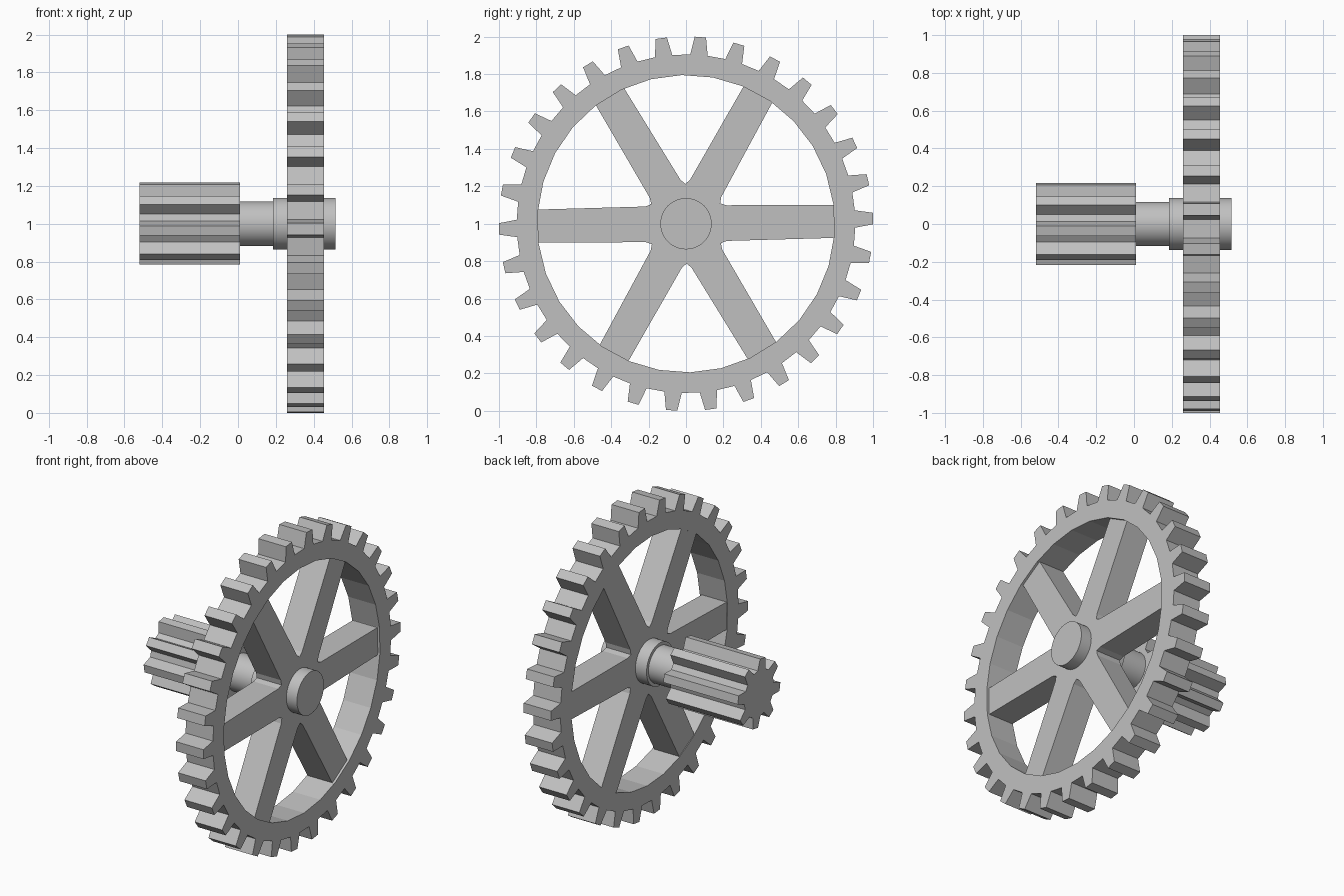
import bpy
import bmesh
import math

cube = bpy.data.objects.get("Cube")
if cube:
    bpy.data.objects.remove(cube, do_unlink=True)

AXLE_Z = 1.0

steel = bpy.data.materials.new("plain grey")
steel.use_nodes = True
GREY = (0.53, 0.53, 0.53, 1)
steel.diffuse_color = GREY
steel.node_tree.nodes["Principled BSDF"].inputs["Base Color"].default_value = GREY


def polar(r, deg):
    """Point in the wheel plane, angle measured from +y towards +z."""
    a = math.radians(deg)
    return (r * math.cos(a), r * math.sin(a))


def prism(name, polygons, x0, x1):
    """Extrude flat polygons in the wheel plane from x0 to x1."""
    bm = bmesh.new()
    for poly in polygons:
        bm.faces.new([bm.verts.new((x0, p, q + AXLE_Z)) for p, q in poly])
    bmesh.ops.remove_doubles(bm, verts=bm.verts, dist=1e-5)
    out = bmesh.ops.extrude_face_region(bm, geom=bm.faces[:], use_keep_orig=True)
    moved = [g for g in out["geom"] if isinstance(g, bmesh.types.BMVert)]
    bmesh.ops.translate(bm, verts=moved, vec=(x1 - x0, 0, 0))
    bmesh.ops.recalc_face_normals(bm, faces=bm.faces)
    mesh = bpy.data.meshes.new(name)
    bm.to_mesh(mesh)
    bm.free()
    mesh.materials.append(steel)
    obj = bpy.data.objects.new(name, mesh)
    bpy.context.collection.objects.link(obj)
    return obj


def tooth(centre, root_r, tip_r, root_half, tip_half):
    """Four outline points of one tapered tooth."""
    return [polar(root_r, centre - root_half), polar(tip_r, centre - tip_half),
            polar(tip_r, centre + tip_half), polar(root_r, centre + root_half)]


def cylinder(name, radius, x0, x1):
    bpy.ops.mesh.primitive_cylinder_add(
        vertices=48, radius=radius, depth=x1 - x0,
        location=((x0 + x1) / 2, 0, AXLE_Z), rotation=(0, math.pi / 2, 0))
    obj = bpy.context.object
    obj.name = name
    obj.data.materials.append(steel)
    bpy.ops.object.shade_smooth_by_angle(angle=math.radians(30))


# Toothed rim: one sector per tooth plus the gap that follows it
TEETH, PHASE, INNER_R = 30, 1.6, 0.795
step = 360 / TEETH
rim = []
for i in range(TEETH):
    c = PHASE + i * step
    this = tooth(c, 0.905, 1.001, 2.95, 1.75)
    following = tooth(c + step, 0.905, 1.001, 2.95, 1.75)
    inner_a, inner_b = polar(INNER_R, c - step / 2), polar(INNER_R, c + step / 2)
    rim.append([inner_a] + this + [inner_b])
    rim.append([inner_b, this[3], following[0]])
prism("toothed_rim", rim, 0.26, 0.455)

# Six tapered spokes with rounded inner corners, as one star-shaped web
star = []
for i in range(6):
    c = 0.9 + 60 * i
    end = math.degrees(math.asin(0.088 / 0.81))
    star += [polar(0.81, c - end), polar(0.81, c + end)]
    for side, r in ((-6.3, 0.237), (0, 0.213), (6.3, 0.237)):
        star.append(polar(r, c + 30 + side))
prism("spokes", [star], 0.264, 0.44)

# Small gear on the far end of the axle
pinion = []
for i in range(8):
    pinion += tooth(10 + 45 * i, 0.15, 0.217, 15, 7)
prism("small_gear", [pinion], -0.52, 0.01)

# Axle and hub
cylinder("axle", 0.117, -0.01, 0.2)
cylinder("hub", 0.137, 0.185, 0.515)
